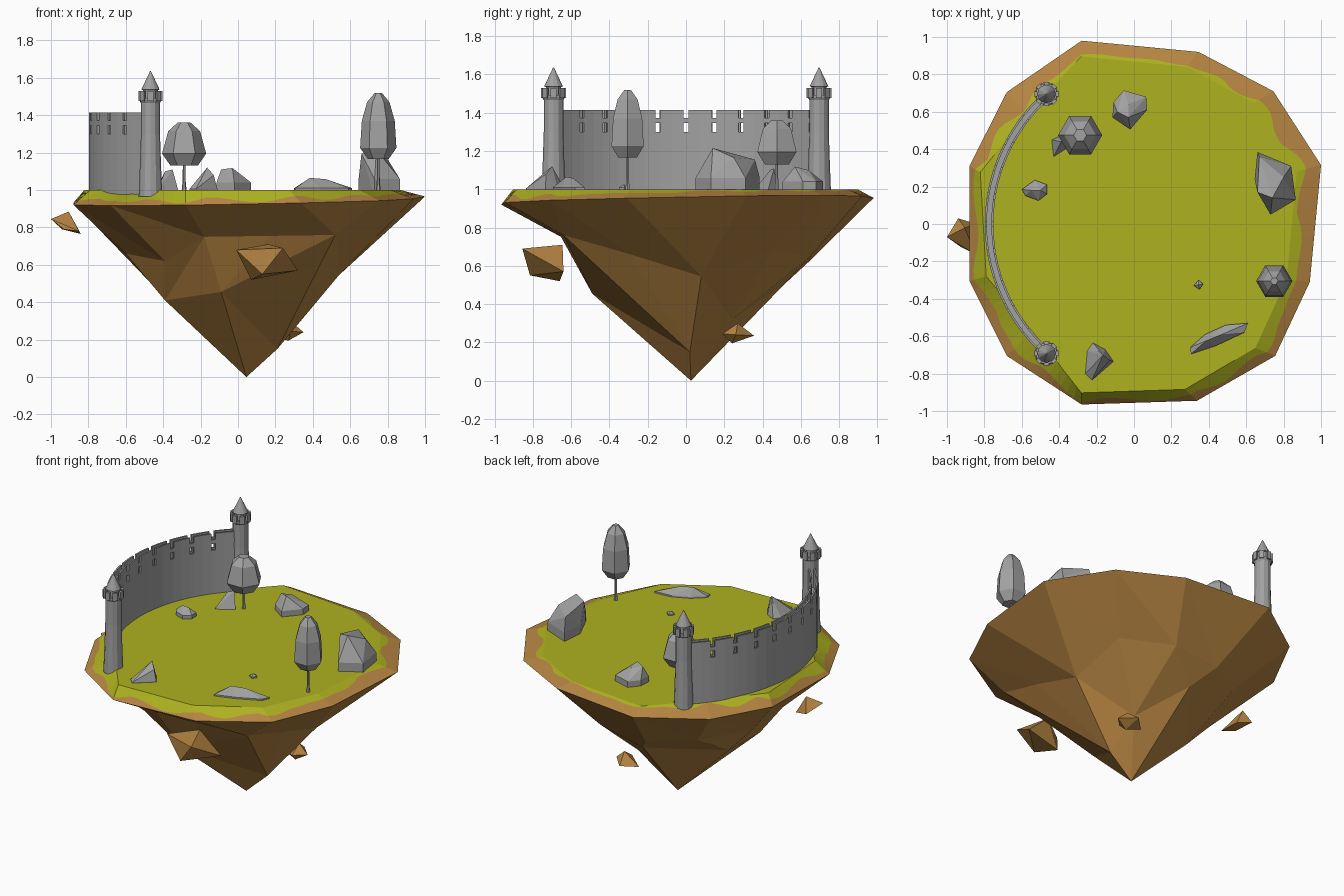
import bpy, bmesh, math
from mathutils import Vector

cube = bpy.data.objects.get("Cube")
if cube:
    bpy.data.objects.remove(cube, do_unlink=True)


def material(name, rgb):
    m = bpy.data.materials.new(name)
    m.use_nodes = True
    m.diffuse_color = (*rgb, 1)
    m.node_tree.nodes["Principled BSDF"].inputs["Base Color"].default_value = (*rgb, 1)
    return m


EARTH = material("earth brown", (0.47, 0.235, 0.055))
GRASS = material("grass green", (0.42, 0.445, 0.014))
STONE = material("stone grey", (0.36, 0.36, 0.36))


def finish(name, bm, *mats):
    bmesh.ops.recalc_face_normals(bm, faces=bm.faces[:])
    mesh = bpy.data.meshes.new(name)
    bm.to_mesh(mesh)
    bm.free()
    for m in mats:
        mesh.materials.append(m)
    ob = bpy.data.objects.new(name, mesh)
    bpy.context.collection.objects.link(ob)


def lathe(bm, profile, sides, x, y):
    """Rings of (radius, height) joined into a closed solid."""
    rings = []
    for r, z in profile:
        rings.append([bm.verts.new((x + r * math.cos(math.tau * i / sides),
                                    y + r * math.sin(math.tau * i / sides), z))
                      for i in range(sides)])
    for a, b in zip(rings, rings[1:]):
        for i in range(sides):
            j = (i + 1) % sides
            bm.faces.new((a[i], a[j], b[j], b[i]))
    bm.faces.new(rings[0])
    bm.faces.new(rings[-1])


# Island: rim outline, flat top, and two rings of crags narrowing to a tip
rim_xy = [(-.28, .98), (.345, .92), (.745, .71), (1, .315), (.94, -.31), (.755, -.705),
          (.337, -.945), (-.28, -.965), (-.68, -.705), (-.88, -.305), (-.88, .31), (-.68, .705)]
crag_a = [(-.14, .64, .62), (.2, .65, .65), (.5, .45, .68), (.54, .08, .545),
          (.54, -.29, .66), (.52, -.64, .76), (.17, -.655, .755), (-.18, -.65, .75),
          (-.39, -.46, .62), (-.6, -.2, .66), (-.55, .06, .59), (-.42, .47, .64)]
crag_b = [(-.03, .51, .5), (.2, .24, .32), (.21, .02, .15),
          (-.09, -.49, .455), (-.39, -.25, .41), (-.37, .06, .4)]
rim = [Vector((x, y, .942 + .018 * x + .018 * y)) for x, y in rim_xy]
shelf = [Vector((x * .9 - .03, y * .925 - .01, 1)) for x, y in rim_xy]
shelf[8].xy = (-.54, -.57)
shelf[9].xy = (-.79, -.28)
shelf[11].xy = (-.57, .59)

bm = bmesh.new()
v_a = [bm.verts.new(p) for p in crag_a]
v_b = [bm.verts.new(p) for p in crag_b]
v_rim = [bm.verts.new(p) for p in rim]
tip = bm.verts.new((.045, .026, 0))
for i in range(12):
    j = (i + 1) % 12
    bm.faces.new((v_rim[i], v_rim[j], v_a[i]))
    bm.faces.new((v_rim[j], v_a[j], v_a[i]))
for k in range(6):
    n = (k + 1) % 6
    mid, end = v_a[2 * k + 1], v_a[2 * n]
    bm.faces.new((v_a[2 * k], mid, v_b[k]))
    bm.faces.new((mid, end, v_b[n]))
    bm.faces.new((mid, v_b[n], v_b[k]))
    bm.faces.new((v_b[k], v_b[n], tip))

# Grass spills over the sloping edge with a scalloped border
STEPS = 10
inner, border, outer = [], [], []
for i in range(12):
    for s in range(STEPS):
        t = s / STEPS
        a = shelf[i].lerp(shelf[(i + 1) % 12], t)
        b = rim[i].lerp(rim[(i + 1) % 12], t)
        n = i * STEPS + s
        wave = abs(math.sin(n * .37)) * .28 + .1 * math.sin(n * .9 + 1)
        f = min(.93, max(.06, .27 - .27 * b.y - .1 * b.x + wave))
        inner.append(bm.verts.new(a))
        border.append(bm.verts.new(a.lerp(b, f)))
        outer.append(v_rim[i] if s == 0 else bm.verts.new(b))
count = len(inner)
for i in range(count):
    j = (i + 1) % count
    bm.faces.new((inner[i], inner[j], border[j], border[i])).material_index = 1
    bm.faces.new((border[i], border[j], outer[j], outer[i]))
bm.faces.new(inner).material_index = 1
finish("island", bm, EARTH, GRASS)

# Curved castle wall: a grid of cells, with notches and arrow slits left out
RADIUS, CENTRE = .923, .148
PITCH, SLIT = 9.3, .85
angles = [-48.4]
for k in range(-5, 6):
    angles += [k * PITCH - SLIT, k * PITCH + SLIT]
    if k < 5:
        angles.append((k + .5) * PITCH)
angles.append(48.4)


def curved_wall(name, near, far, levels, open_rows):
    bm = bmesh.new()
    grid = {}

    def solid(c, r):
        if not (0 <= c < len(angles) - 1 and 0 <= r < len(levels) - 1):
            return False
        middle = (angles[c] + angles[c + 1]) / 2 / PITCH
        return r not in open_rows or abs(middle - round(middle)) > .01

    def vert(c, r, offset):
        if (c, r, offset) not in grid:
            a, d = math.radians(angles[c]), RADIUS + offset
            grid[c, r, offset] = bm.verts.new(
                (CENTRE - d * math.cos(a), d * math.sin(a), levels[r]))
        return grid[c, r, offset]

    borders = {(-1, 0): ((0, 0), (0, 1)), (1, 0): ((1, 0), (1, 1)),
               (0, -1): ((0, 0), (1, 0)), (0, 1): ((0, 1), (1, 1))}
    for c in range(len(angles) - 1):
        for r in range(len(levels) - 1):
            if not solid(c, r):
                continue
            for side in (near, far):
                bm.faces.new([vert(c + i, r + j, side) for i, j in ((0, 0), (1, 0), (1, 1), (0, 1))])
            for (dc, dr), (p, q) in borders.items():
                if not solid(c + dc, r + dr):
                    bm.faces.new((vert(c + p[0], r + p[1], near), vert(c + q[0], r + q[1], near),
                                  vert(c + q[0], r + q[1], far), vert(c + p[0], r + p[1], far)))
    finish(name, bm, STONE)


# Solid wall with a walkway between two thin parapets
parapet = [1.285, 1.3, 1.345, 1.372, 1.414]
curved_wall("castle_wall", -.023, .023, [.96, 1.285], ())
curved_wall("inner_parapet", -.023, -.012, parapet, (1, 3))
curved_wall("outer_parapet", .012, .023, parapet, (1, 3))

# Two round towers with a crenellated crown and pointed roof
for name, ty in (("back_tower", .695), ("front_tower", -.692)):
    tx = -.468
    bm = bmesh.new()
    lathe(bm, [(.063, .965), (.057, 1.12), (.051, 1.3), (.051, 1.465), (.058, 1.478),
               (.058, 1.492), (.04, 1.492), (.04, 1.535), (.049, 1.537), (.002, 1.637)], 12, tx, ty)
    for k in range(8):
        corners = []
        for z in (1.476, 1.53):
            for d, a in ((.05, -.24), (.067, -.24), (.067, .24), (.05, .24)):
                ang = k * math.tau / 8 + a
                corners.append(bm.verts.new((tx + d * math.cos(ang), ty + d * math.sin(ang), z)))
        bm.faces.new(corners[:4])
        bm.faces.new(corners[4:])
        for i in range(4):
            j = (i + 1) % 4
            bm.faces.new((corners[i], corners[j], corners[j + 4], corners[i + 4]))
    finish(name, bm, STONE)

# Six-sided trees
trees = {
    "round_tree": (-.288, .475, [(.073, 1.13), (.118, 1.195), (.085, 1.315), (.035, 1.36)]),
    "tall_tree": (.75, -.305, [(.055, 1.165), (.097, 1.225), (.088, 1.37), (.06, 1.47), (.02, 1.518)]),
}
for name, (x, y, crown) in trees.items():
    bm = bmesh.new()
    lathe(bm, crown, 6, x, y)
    finish(name + "_crown", bm, STONE)
    bm = bmesh.new()
    lathe(bm, [(.014, .99), (.008, 1.05), (.007, crown[0][1] + .02)], 6, x, y)
    finish(name + "_trunk", bm, STONE)


def hull(name, points, mat):
    bm = bmesh.new()
    for p in points:
        bm.verts.new(p)
    result = bmesh.ops.convex_hull(bm, input=bm.verts[:])
    bmesh.ops.delete(bm, geom=list(set(result["geom_interior"])), context="VERTS")
    finish(name, bm, mat)


def boulder(name, outline, shoulder, peaks):
    """Ground outline raised to a shoulder height, closed over the peaks."""
    sides = [(x, y, z) for x, y in outline for z in (.96, shoulder)]
    hull(name, sides + peaks, STONE)


# Boulders on the grass
boulder("back_boulder", [(-.055, .715), (.065, .68), (.07, .61), (-.02, .505), (-.115, .57), (-.11, .65)],
        1.04, [(-.09, .6, 1.11), (-.03, .57, 1.118), (-.03, .64, 1.1)])
boulder("large_boulder", [(.66, .385), (.84, .31), (.865, .13), (.73, .05), (.645, .24)],
        1.06, [(.66, .17, 1.195), (.74, .14, 1.215), (.67, .36, 1.155), (.8, .25, 1.165)])
boulder("small_boulder", [(-.6, .185), (-.53, .235), (-.465, .21), (-.465, .16), (-.51, .125), (-.58, .15)],
        1.025, [(-.55, .18, 1.065), (-.5, .18, 1.06)])
boulder("tree_boulder", [(-.44, .45), (-.37, .48), (-.32, .43), (-.43, .36)],
        1.0, [(-.39, .44, 1.1), (-.35, .46, 1.11)])
boulder("front_boulder", [(-.22, -.635), (-.155, -.67), (-.11, -.735), (-.225, -.835), (-.26, -.8), (-.25, -.68)],
        1.005, [(-.165, -.7, 1.12), (-.13, -.73, 1.08), (-.19, -.68, 1.08)])
boulder("flat_boulder", [(.3, -.66), (.38, -.59), (.49, -.54), (.61, -.53), (.59, -.58), (.44, -.65), (.305, -.695)],
        1.01, [(.385, -.625, 1.065), (.47, -.59, 1.058)])
boulder("pebble", [(.32, -.33), (.345, -.3), (.37, -.32), (.35, -.35)], 1.01, [(.345, -.325, 1.025)])

# Loose chunks of earth floating around the island
hull("front_chunk", [(-.01, -.76, .68), (.16, -.645, .71), (.24, -.855, .69),
                     (.32, -.64, .57), (.07, -.66, .52), (.13, -.815, .55)], EARTH)
hull("left_chunk", [(-1, -.07, .845), (-.905, -.02, .885), (-.85, -.16, .78),
                    (-.84, 0, .765), (-.94, .03, .79), (-.93, -.12, .79)], EARTH)
hull("back_chunk", [(.17, .27, .22), (.28, .27, .3), (.35, .26, .24),
                    (.28, .19, .245), (.26, .355, .235), (.27, .24, .195)], EARTH)
